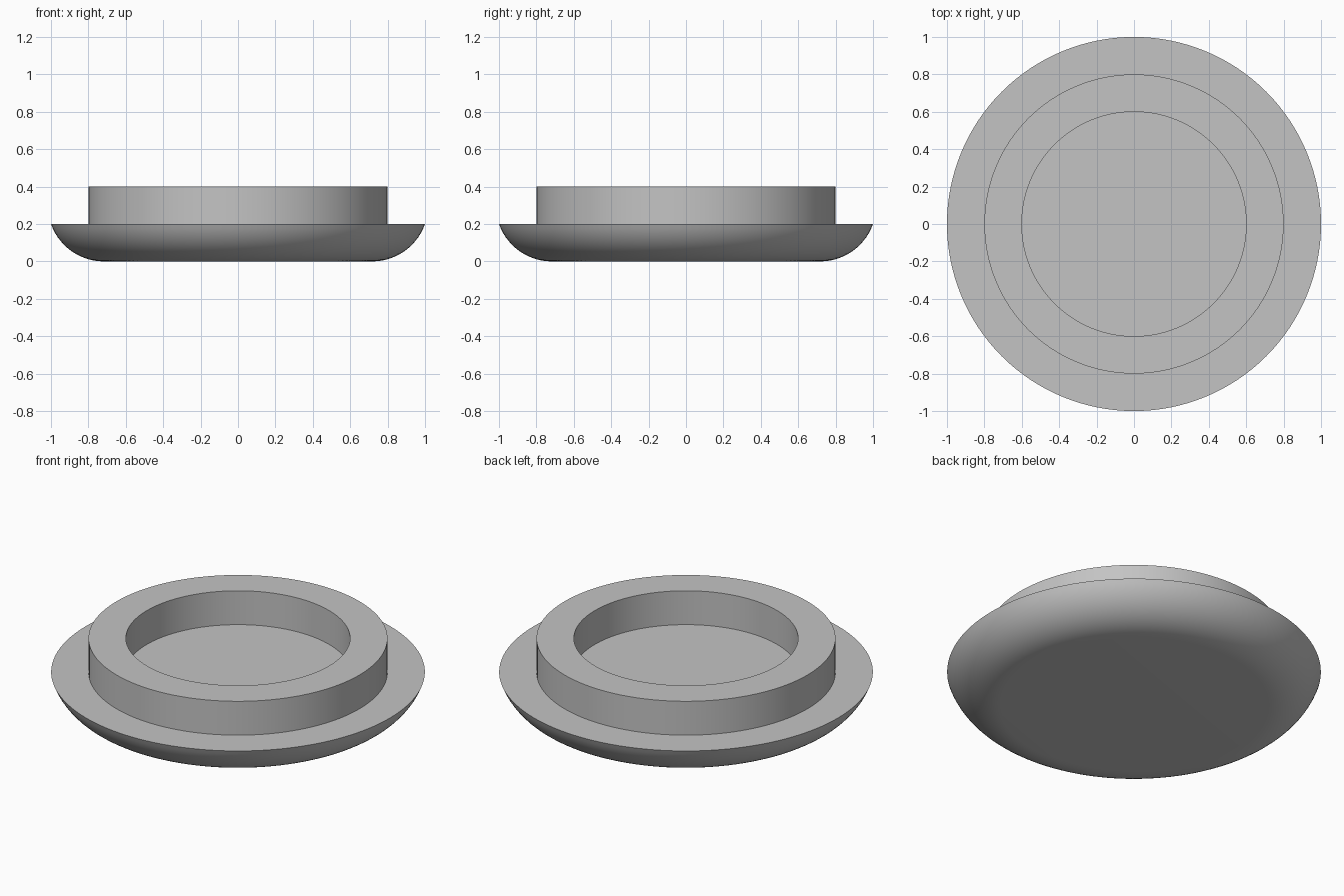
import bpy
import bmesh
import math

if "Cube" in bpy.data.objects:
    bpy.data.objects.remove(bpy.data.objects["Cube"])

SEGMENTS = 128
ARC_STEPS = 14

# Profile (radius, height): rounded underside, flange, raised ring, recessed floor
r = 0.3
centre = 1 - math.sqrt(r * r - (r - 0.2) ** 2)
end = math.acos((r - 0.2) / r)
profile = [(0, 0)]
for i in range(ARC_STEPS + 1):
    a = end * i / ARC_STEPS
    profile.append((centre + r * math.sin(a), r - r * math.cos(a)))
profile += [(0.8, 0.2), (0.8, 0.4), (0.6, 0.4), (0.6, 0.2), (0, 0.2)]

# Revolve the profile around the vertical axis
bm = bmesh.new()
verts = [bm.verts.new((x, 0, z)) for x, z in profile]
edges = [bm.edges.new(pair) for pair in zip(verts, verts[1:])]
bmesh.ops.spin(bm, geom=verts + edges, cent=(0, 0, 0), axis=(0, 0, 1),
               angle=2 * math.pi, steps=SEGMENTS, use_merge=False)
bmesh.ops.remove_doubles(bm, verts=bm.verts[:], dist=1e-4)
bmesh.ops.recalc_face_normals(bm, faces=bm.faces[:])
mesh = bpy.data.meshes.new("flanged_cap")
bm.to_mesh(mesh)
bm.free()

cap = bpy.data.objects.new("flanged_cap", mesh)
bpy.context.collection.objects.link(cap)

# Plain grey finish
grey = bpy.data.materials.new("light grey")
grey.diffuse_color = (0.55, 0.55, 0.55, 1)
grey.use_nodes = True
grey.node_tree.nodes["Principled BSDF"].inputs["Base Color"].default_value = grey.diffuse_color
mesh.materials.append(grey)

# Smooth the curved walls, keep the rims crisp
bpy.context.view_layer.objects.active = cap
cap.select_set(True)
bpy.ops.object.shade_smooth_by_angle(angle=math.radians(30))
